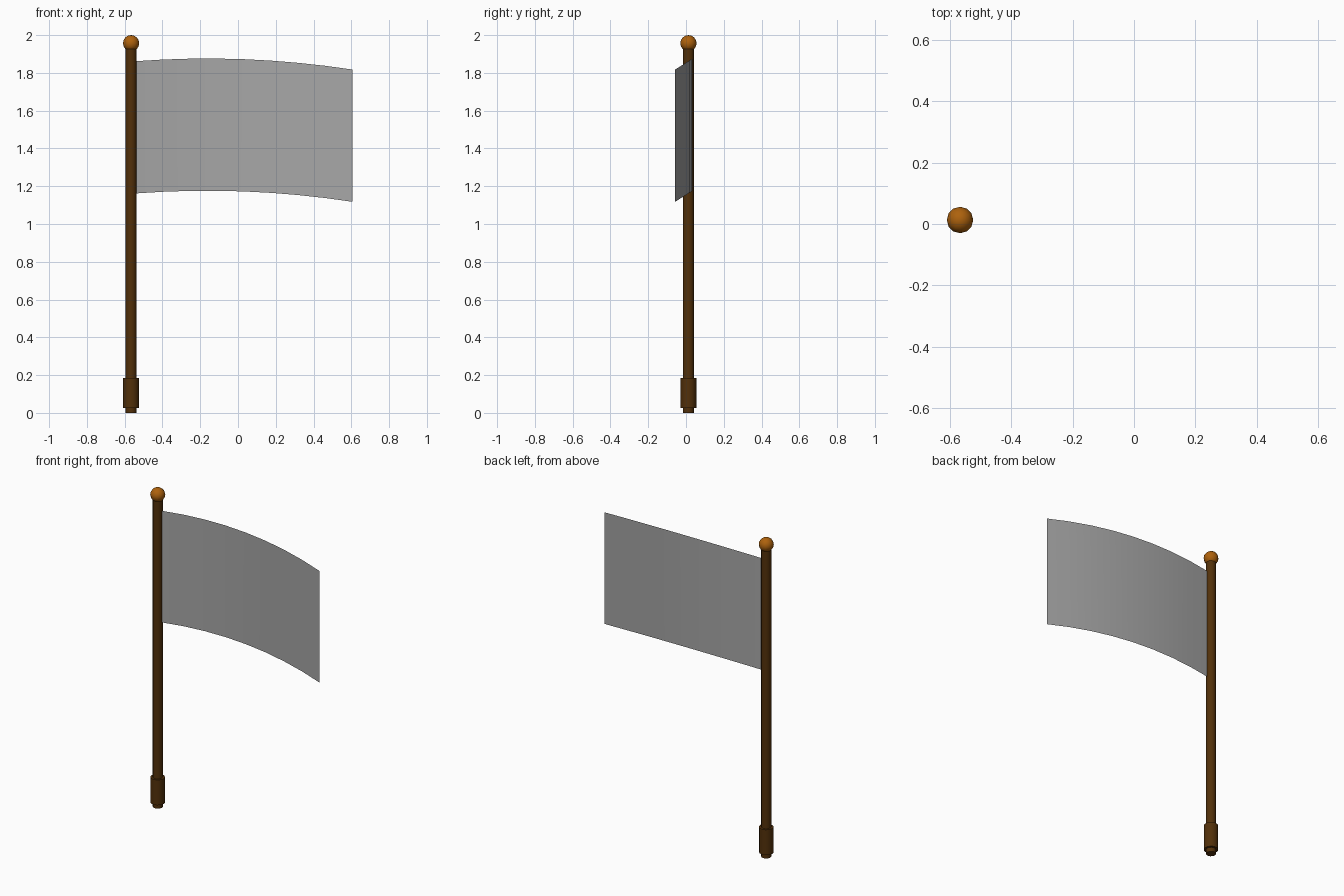
import bpy, bmesh, math
from mathutils import Matrix

cube = bpy.data.objects.get("Cube")
if cube:
    bpy.data.objects.remove(cube, do_unlink=True)

POLE_X, POLE_Y = -0.566, 0.013


def material(name, r, g, b):
    m = bpy.data.materials.new(name)
    m.use_nodes = True
    m.diffuse_color = (r, g, b, 1)
    m.node_tree.nodes["Principled BSDF"].inputs["Base Color"].default_value = (r, g, b, 1)
    return m


def add_object(name, bm, mat):
    mesh = bpy.data.meshes.new(name)
    bm.to_mesh(mesh)
    bm.free()
    mesh.materials.append(mat)
    obj = bpy.data.objects.new(name, mesh)
    bpy.context.collection.objects.link(obj)
    # Smooth the round sides but keep the rims sharp
    bpy.ops.object.select_all(action="DESELECT")
    obj.select_set(True)
    bpy.context.view_layer.objects.active = obj
    bpy.ops.object.shade_smooth_by_angle(angle=math.radians(50))


def cylinder(name, radius, z0, z1, mat):
    bm = bmesh.new()
    bmesh.ops.create_cone(bm, cap_ends=True, segments=12, radius1=radius, radius2=radius,
                          depth=z1 - z0,
                          matrix=Matrix.Translation((POLE_X, POLE_Y, (z0 + z1) / 2)))
    add_object(name, bm, mat)


dark_wood = material("dark wood", 0.085, 0.03, 0.003)
amber = material("amber", 0.42, 0.122, 0.004)
grey_cloth = material("grey cloth", 0.385, 0.385, 0.385)

# Pole and thicker grip near the foot
cylinder("pole", 0.029, 0, 1.94, dark_wood)
cylinder("grip", 0.042, 0.027, 0.186, dark_wood)

# Ball on top of the pole
bm = bmesh.new()
bmesh.ops.create_uvsphere(bm, u_segments=12, v_segments=8, radius=0.043,
                          matrix=Matrix.Translation((POLE_X, POLE_Y, 1.957)))
add_object("finial_ball", bm, amber)

# Waving cloth: a single sheet that bulges back, then sweeps forward and droops
bm = bmesh.new()
STEPS = 8
previous = None
for i in range(STEPS + 1):
    u = i / STEPS
    bow = u * (0.66 - u)
    x = -0.54 + 1.145 * u
    y = POLE_Y + 0.207 * bow
    top = 1.862 + 0.13 * bow
    pair = [bm.verts.new((x, y, z)) for z in (top - 0.7, top)]
    if previous:
        bm.faces.new((previous[0], pair[0], pair[1], previous[1]))
    previous = pair
add_object("flag_cloth", bm, grey_cloth)
